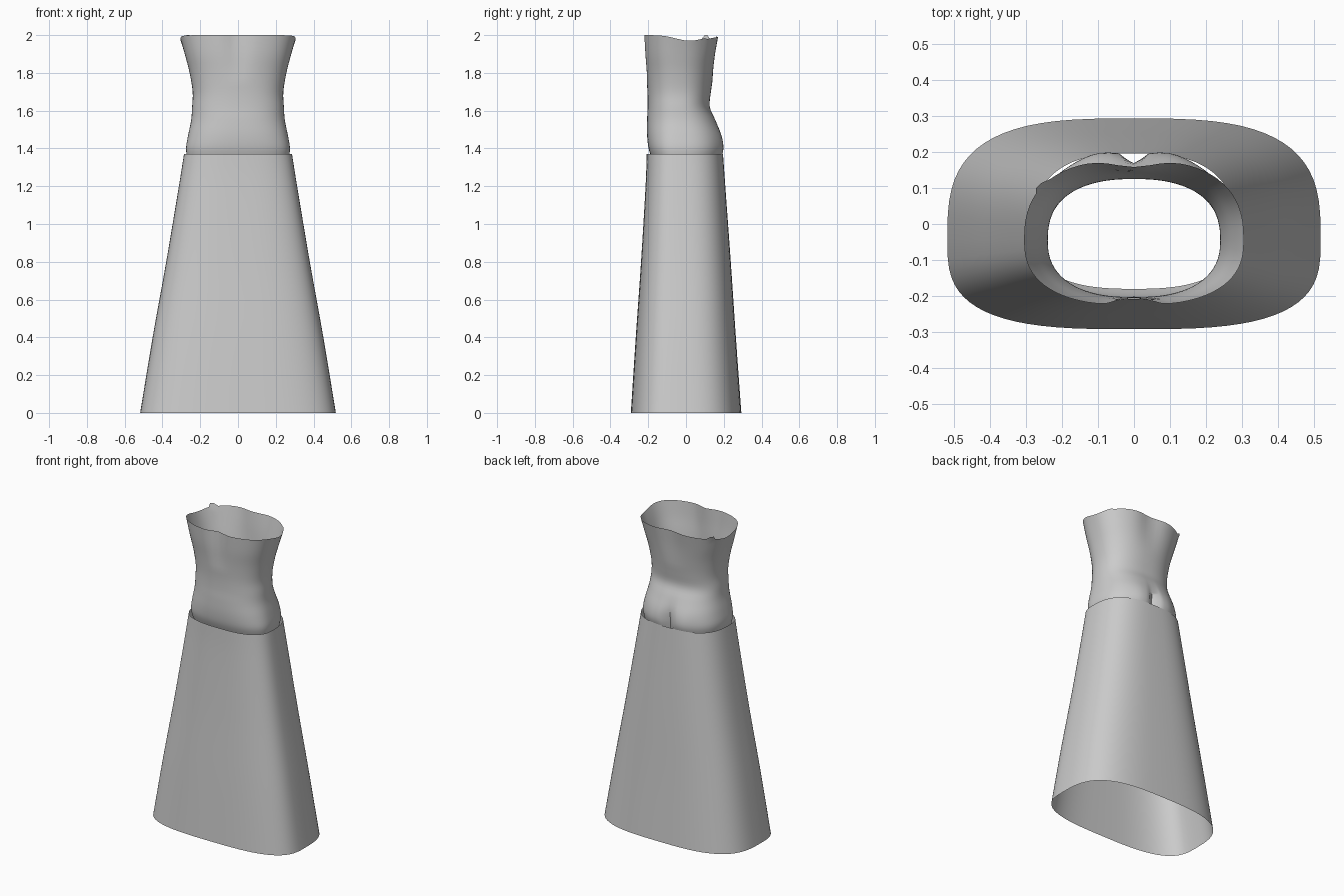
import bpy, bmesh, math

if "Cube" in bpy.data.objects:
    bpy.data.objects.remove(bpy.data.objects["Cube"])

SEG = 72
YC = -0.045          # depth at which every ring is widest

fabric = bpy.data.materials.new("light grey fabric")
fabric.diffuse_color = (0.6, 0.6, 0.6, 1)
fabric.use_nodes = True
fabric.node_tree.nodes["Principled BSDF"].inputs["Base Color"].default_value = fabric.diffuse_color


def ring(z, half_width, front, back, n):
    """Rounded-rectangle ring with separate front and back depth."""
    pts = []
    for i in range(SEG):
        t = 2 * math.pi * i / SEG
        c, s = math.cos(t), math.sin(t)
        x = half_width * math.copysign(abs(c) ** (2 / n), c)
        depth = (back - YC) if s > 0 else (YC - front)
        y = YC + depth * math.copysign(abs(s) ** (2 / n), s)
        pts.append([x, y, z])
    return pts


def resample(rows, steps):
    """Smooth the section table with a Catmull-Rom curve."""
    out = []
    for k in range(len(rows) - 1):
        p0, p1 = rows[max(k - 1, 0)], rows[k]
        p2, p3 = rows[k + 1], rows[min(k + 2, len(rows) - 1)]
        for j in range(steps):
            t = j / steps
            out.append([0.5 * (2 * b + (c - a) * t + (2 * a - 5 * b + 4 * c - d) * t * t
                               + (3 * b - a - 3 * c + d) * t ** 3)
                        for a, b, c, d in zip(p0, p1, p2, p3)])
    out.append(list(rows[-1]))
    return out


def loft(name, rings):
    """Open tube through the rings."""
    bm = bmesh.new()
    vs = [[bm.verts.new(p) for p in r] for r in rings]
    for lo, hi in zip(vs, vs[1:]):
        for i in range(SEG):
            j = (i + 1) % SEG
            bm.faces.new((lo[i], lo[j], hi[j], hi[i]))
    mesh = bpy.data.meshes.new(name)
    bm.to_mesh(mesh)
    bm.free()
    mesh.materials.append(fabric)
    ob = bpy.data.objects.new(name, mesh)
    bpy.context.collection.objects.link(ob)
    bpy.ops.object.select_all(action='DESELECT')
    ob.select_set(True)
    bpy.context.view_layer.objects.active = ob
    bpy.ops.object.shade_smooth_by_angle(angle=math.radians(50))
    return ob


def bump(v, centre, width):
    return math.exp(-((v - centre) / width) ** 2)


# Skirt: flared open tube (z, half width, front, back, squareness)
skirt_rows = [
    (0.00, 0.518, -0.292, 0.293, 3.1),
    (0.40, 0.452, -0.266, 0.264, 3.0),
    (0.80, 0.380, -0.238, 0.237, 2.9),
    (1.20, 0.313, -0.214, 0.208, 2.8),
    (1.37, 0.286, -0.208, 0.196, 2.7),
]
loft("skirt", [ring(*r) for r in resample(skirt_rows, 4)])

# Bodice: fitted open tube, tucked into the skirt at its lower edge
bodice_rows = [
    (1.345, 0.268, -0.180, 0.182, 2.6),
    (1.40, 0.275, -0.198, 0.193, 2.6),
    (1.47, 0.264, -0.206, 0.186, 2.5),
    (1.55, 0.248, -0.206, 0.156, 2.4),
    (1.62, 0.243, -0.203, 0.126, 2.4),
    (1.70, 0.240, -0.204, 0.132, 2.4),
    (1.80, 0.256, -0.211, 0.147, 2.4),
    (1.90, 0.280, -0.220, 0.162, 2.5),
    (2.00, 0.305, -0.226, 0.180, 2.5),
]
rings = [ring(*r) for r in resample(bodice_rows, 4)]
for r in rings:
    for p in r:
        x, y, z = p
        upper = max(0.0, (z - 1.75) / 0.25)
        if y > 0.05:
            # two rounded seat halves with a cleft, and a back hollow
            seat = bump(z, 1.40, 0.09)
            p[1] += seat * (0.010 * bump(abs(x), 0.10, 0.06) - 0.032 * bump(x, 0, 0.016))
            p[1] -= 0.022 * upper * bump(x, 0, 0.08)
        elif y < -0.1:
            # shallow centre fold between the two bust curves
            p[1] += 0.025 * upper * bump(x, 0, 0.055)
        # neckline dips at the sides
        p[2] -= 0.030 * upper ** 2 * bump(y, 0.02, 0.10) * min(1, abs(x) / 0.2)
        p[2] -= 0.008 * upper ** 2 * (y > 0.1)

# Small raised tab on the left of the neckline
tab = min(range(SEG), key=lambda i: abs(rings[-1][i][0] + 0.29) + abs(rings[-1][i][1] - 0.10))
for k in (tab, tab - 1):
    rings[-1][k][2] = 2.0
    rings[-1][k][0] -= 0.012
loft("bodice", rings)
